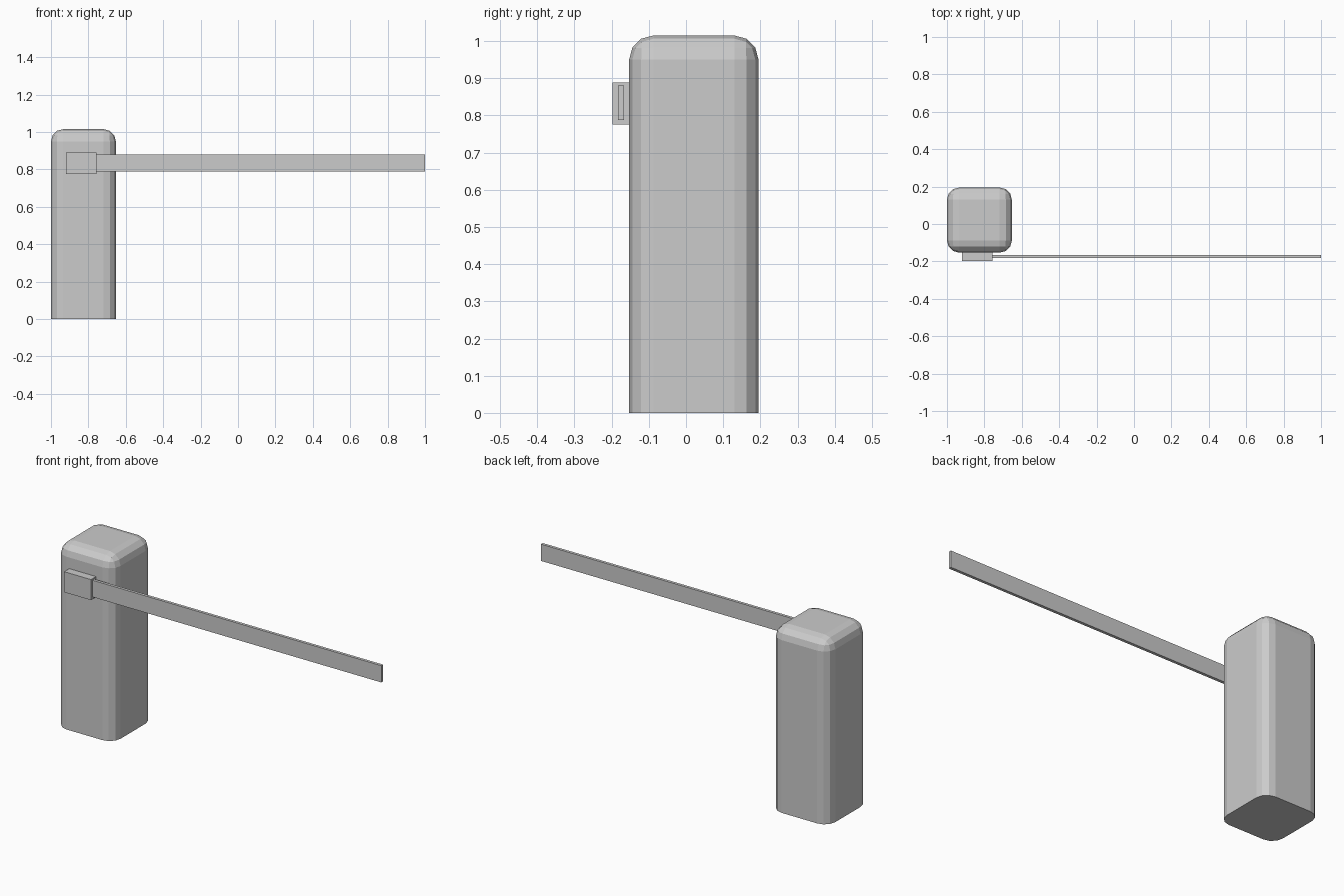
import bpy
import bmesh
from mathutils import Vector

cube = bpy.data.objects.get("Cube")
if cube:
    bpy.data.objects.remove(cube, do_unlink=True)

# One plain grey for every part
grey = bpy.data.materials.new("plain_grey")
grey.use_nodes = True
colour = (0.6, 0.6, 0.6, 1)
grey.diffuse_color = colour
grey.node_tree.nodes["Principled BSDF"].inputs["Base Color"].default_value = colour


def box(name, low, high, radius=0):
    """Box between two corners; radius rounds every edge except the base."""
    low, high = Vector(low), Vector(high)
    bm = bmesh.new()
    bmesh.ops.create_cube(bm, size=1)
    for v in bm.verts:
        v.co = (low + high) / 2 + v.co * (high - low)
    if radius:
        edges = [e for e in bm.edges if max(v.co.z for v in e.verts) > low.z + 0.01]
        bmesh.ops.bevel(bm, geom=edges, offset=radius, offset_type='OFFSET',
                        segments=3, profile=0.5, affect='EDGES', clamp_overlap=True)
    bmesh.ops.recalc_face_normals(bm, faces=bm.faces)
    mesh = bpy.data.meshes.new(name)
    bm.to_mesh(mesh)
    bm.free()
    mesh.materials.append(grey)
    obj = bpy.data.objects.new(name, mesh)
    bpy.context.collection.objects.link(obj)
    return obj


# Rounded cabinet, arm mount on its front, and the long barrier arm
box("cabinet", (-1, -0.153, 0), (-0.653, 0.195, 1.015), radius=0.065)
box("arm_mount", (-0.92, -0.197, 0.776), (-0.757, -0.15, 0.889))
box("barrier_arm", (-0.77, -0.183, 0.788), (1, -0.167, 0.88))
